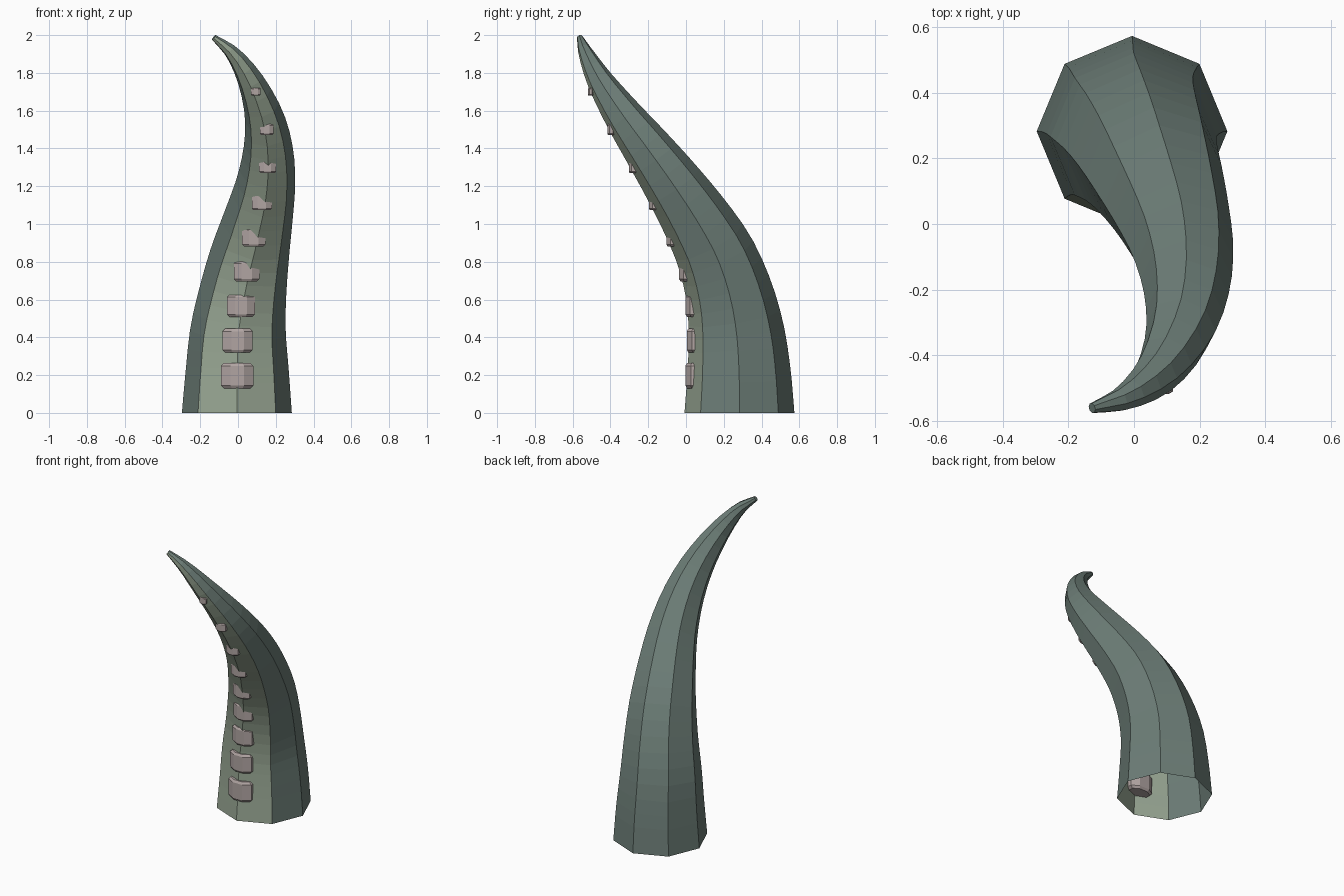
import bpy, bmesh, math
from mathutils import Vector

if "Cube" in bpy.data.objects:
    bpy.data.objects.remove(bpy.data.objects["Cube"])


def material(name, rgb):
    m = bpy.data.materials.new(name)
    m.diffuse_color = (*rgb, 1)
    m.use_nodes = True
    m.node_tree.nodes["Principled BSDF"].inputs["Base Color"].default_value = m.diffuse_color
    return m


skin = material("slate green skin", (0.150, 0.205, 0.183))
belly = material("pale green underside", (0.315, 0.385, 0.295))
pink = material("dusty pink sucker", (0.44, 0.375, 0.365))

# Centre line of the tentacle: x, y, z, radius
spine = [Vector(p) for p in (
    (-.006, .283, 0, .291), (-.004, .281, .21, .274), (0, .267, .425, .254),
    (.026, .228, .635, .231), (.063, .156, .84, .209), (.108, .047, 1.035, .183),
    (.147, -.075, 1.22, .157), (.160, -.204, 1.40, .131), (.138, -.333, 1.575, .103),
    (.070, -.453, 1.755, .071), (-.024, -.528, 1.90, .041), (-.128, -.562, 1.988, .016))]


def sample(s):
    """Catmull-Rom point on the spine."""
    i = min(int(s), len(spine) - 2)
    t = s - i
    b, c = spine[i], spine[i + 1]
    a = spine[i - 1] if i else b * 2 - c
    d = spine[i + 2] if i + 2 < len(spine) else c * 2 - b
    return 0.5 * (2 * b + (c - a) * t + (2 * a - 5 * b + 4 * c - d) * t * t
                  + (3 * b - a - 3 * c + d) * t ** 3)


def finish(bm, name, mats):
    me = bpy.data.meshes.new(name)
    bm.to_mesh(me)
    bm.free()
    for m in mats:
        me.materials.append(m)
    ob = bpy.data.objects.new(name, me)
    bpy.context.collection.objects.link(ob)
    return ob


# Tentacle body: eight-sided rings swept along the spine, open at the base
SIDES, RINGS = 8, 28
bm = bmesh.new()
rings = []
last = len(spine) - 1
for k in range(RINGS + 1):
    s = last * k / RINGS
    p = sample(s)
    tan = (sample(min(s + .2, last)) - sample(max(s - .2, 0))).xyz.normalized()
    if k == 0:
        tan = Vector((0, 0, 1))
    v = tan.cross(Vector((1, 0, 0))).normalized()
    u = v.cross(tan)
    ring = []
    for j in range(SIDES):
        a = math.tau * j / SIDES
        ring.append(bm.verts.new(p.xyz + p.w * (u * math.cos(a) + v * math.sin(a))))
    rings.append(ring)
for lo, hi in zip(rings, rings[1:]):
    for j in range(SIDES):
        n = (j + 1) % SIDES
        f = bm.faces.new((lo[j], lo[n], hi[n], hi[j]))
        f.material_index = 1 if j in (5, 6) else 0   # the two front strips
bm.faces.new(rings[-1])
finish(bm, "tentacle", [skin, belly])

# Suckers: flattened eight-sided studs, scaled with the radius and sunk into the front
for i, z in enumerate((.197, .383, .567, .75, .93, 1.115, 1.305, 1.50, 1.70)):
    p = min((sample(last * k / 600) for k in range(601)), key=lambda q: abs(q.z - z))
    r = p.w
    sink = .855 + .2 * max(0, z - .7)
    bm = bmesh.new()
    levels = []
    for h, grow in ((-.245, .82), (-.19, 1), (.19, 1), (.245, .82)):
        levels.append([bm.verts.new((
            p.x + r * .335 * grow * math.cos(math.tau * (j + .5) / 8),
            p.y - r * sink + r * .195 * grow * math.sin(math.tau * (j + .5) / 8),
            z + r * h)) for j in range(8)])
    for lo, hi in zip(levels, levels[1:]):
        for j in range(8):
            n = (j + 1) % 8
            bm.faces.new((lo[j], lo[n], hi[n], hi[j]))
    bm.faces.new(levels[0][::-1])
    bm.faces.new(levels[-1])
    finish(bm, f"sucker_{i + 1}", [pink])
